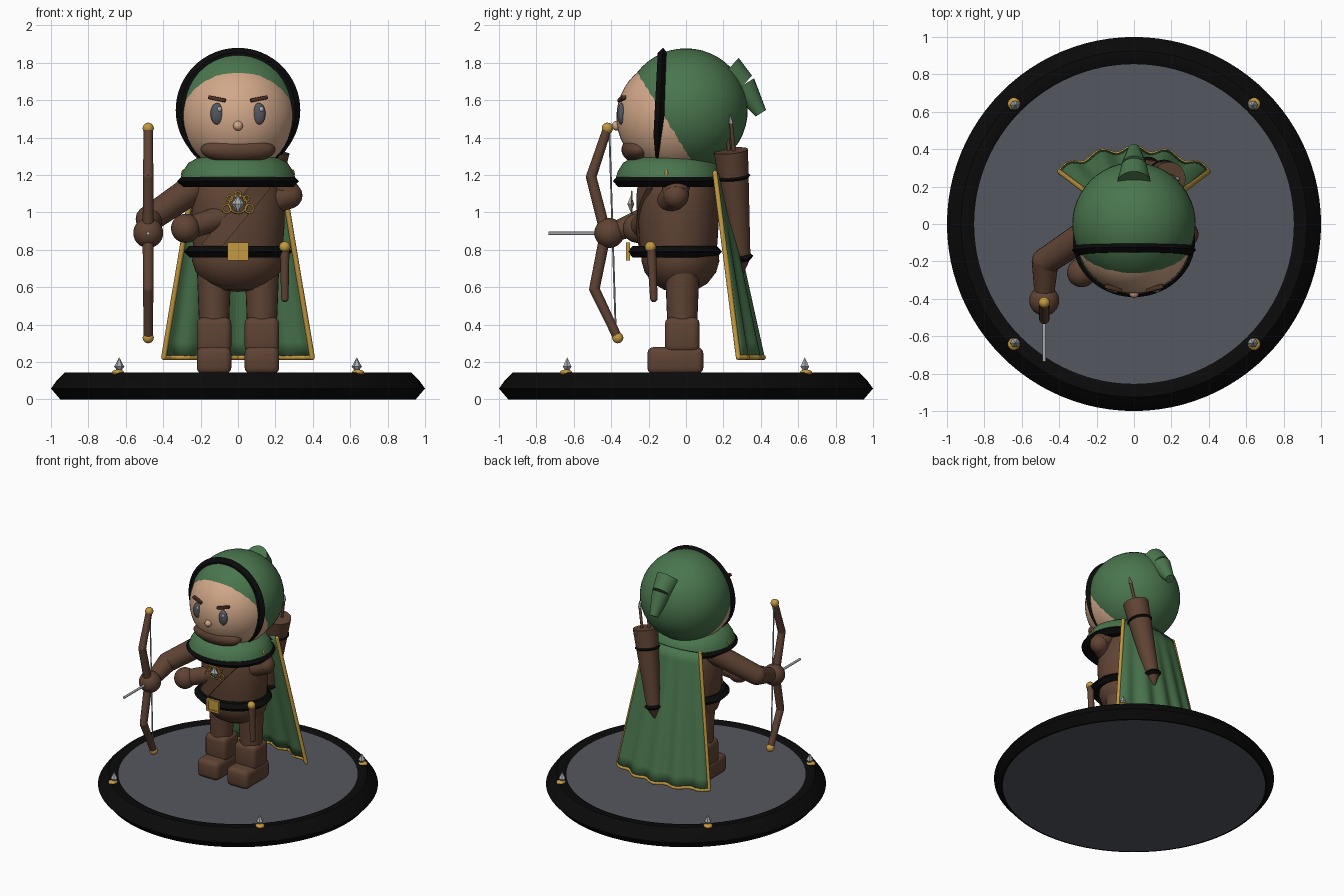
import bpy, bmesh, math
from mathutils import Vector, Matrix

if "Cube" in bpy.data.objects:
    bpy.data.objects.remove(bpy.data.objects["Cube"])


def material(name, rgb):
    m = bpy.data.materials.new(name)
    m.diffuse_color = (*rgb, 1)
    m.use_nodes = True
    m.node_tree.nodes["Principled BSDF"].inputs["Base Color"].default_value = m.diffuse_color
    return m


GREEN = material("forest_green", (0.068, 0.18, 0.075))
BROWN = material("leather_brown", (0.115, 0.056, 0.034))
DARK = material("hair_brown", (0.075, 0.032, 0.018))
SKIN = material("skin", (0.64, 0.39, 0.25))
BLACK = material("black_trim", (0.003, 0.003, 0.003))
GREY = material("slate_grey", (0.09, 0.095, 0.115))
GOLD = material("gold", (0.55, 0.32, 0.05))
SILVER = material("silver", (0.40, 0.42, 0.45))


def finish(name, bm, mat, angle=40):
    bmesh.ops.remove_doubles(bm, verts=bm.verts, dist=1e-5)
    bmesh.ops.recalc_face_normals(bm, faces=bm.faces)
    me = bpy.data.meshes.new(name)
    bm.to_mesh(me)
    bm.free()
    me.materials.append(mat)
    ob = bpy.data.objects.new(name, me)
    bpy.context.collection.objects.link(ob)
    bpy.ops.object.select_all(action='DESELECT')
    ob.select_set(True)
    bpy.context.view_layer.objects.active = ob
    if angle:
        bpy.ops.object.shade_smooth_by_angle(angle=math.radians(angle))
    return ob


def ball(name, loc, r, mat, seg=32):
    """Ellipsoid; r is one radius or three."""
    r = (r, r, r) if isinstance(r, (int, float)) else r
    bm = bmesh.new()
    bmesh.ops.create_uvsphere(bm, u_segments=seg, v_segments=seg // 2, radius=1,
                              matrix=Matrix.Translation(loc) @ Matrix.Diagonal((*r, 1)))
    return finish(name, bm, mat)


def lathe(name, profile, mat, loc=(0, 0, 0), ysc=1, rot=None, closed=False, seg=64, angle=35):
    """Turn (radius, height) points about the local z axis."""
    bm = bmesh.new()
    rings = [[bm.verts.new((r * math.cos(t), r * math.sin(t) * ysc, z))
              for t in (2 * math.pi * i / seg for i in range(seg))] for r, z in profile]
    n = len(rings)
    for k in range(n if closed else n - 1):
        a, b = rings[k], rings[(k + 1) % n]
        for i in range(seg):
            j = (i + 1) % seg
            bm.faces.new((a[i], a[j], b[j], b[i]))
    bmesh.ops.transform(bm, verts=bm.verts, matrix=Matrix.Translation(loc) @ (rot or Matrix()))
    return finish(name, bm, mat, angle)


def tube(name, pts, radii, mat, seg=16, joints=True):
    """Tapered rods through points, with round joints."""
    bm = bmesh.new()
    pts = [Vector(p) for p in pts]
    for (a, b), (ra, rb) in zip(zip(pts, pts[1:]), zip(radii, radii[1:])):
        m = Matrix.Translation((a + b) / 2) @ (b - a).to_track_quat('Z', 'Y').to_matrix().to_4x4()
        bmesh.ops.create_cone(bm, cap_ends=True, segments=seg, radius1=ra, radius2=rb,
                              depth=(b - a).length, matrix=m)
    if joints:
        for p, r in zip(pts, radii):
            bmesh.ops.create_uvsphere(bm, u_segments=seg, v_segments=8, radius=r,
                                      matrix=Matrix.Translation(p))
    return finish(name, bm, mat)


def box(name, loc, size, mat, bevel=0.0, rot=None):
    bm = bmesh.new()
    bmesh.ops.create_cube(bm, size=1, matrix=Matrix.Translation(loc) @ (rot or Matrix())
                          @ Matrix.Diagonal((*size, 1)))
    if bevel:
        bmesh.ops.bevel(bm, geom=bm.edges[:], offset=bevel, segments=3, profile=0.5, affect='EDGES')
    return finish(name, bm, mat)


def trim_ring(name, r_in, r_out, half, loc, ysc=1, rot=None):
    """Black band with a pointed outer edge."""
    mid = r_out - half
    prof = [(r_in, -half), (mid, -half), (r_out, 0), (mid, half), (r_in, half)]
    return lathe(name, prof, BLACK, loc, ysc, rot, True)


# Base
lathe("base_disc", [(0, 0), (0.937, 0), (0.937, 0.05), (0.86, 0.135), (0, 0.135)], GREY)
lathe("base_rim", [(0.937, 0), (0.95, 0), (1, 0.058), (0.97, 0.1), (0.925, 0.145), (0.87, 0.145),
                   (0.85, 0.132), (0.85, 0.05)], BLACK, closed=True, seg=96)
for sx in (-1, 1):
    for sy in (-1, 1):
        p = Vector((0.635 * sx, 0.635 * sy, 0))
        ball("base_stud", p * 1.01 + Vector((0, 0, 0.142)), (0.034, 0.034, 0.018), GOLD, 16)
        lathe("base_gem", [(0, 0.14), (0.027, 0.175), (0, 0.225)], SILVER, p, seg=6, angle=0)

# Legs and boots
for s in (-1, 1):
    x = 0.128 * s
    tube("leg", [(x, -0.02, 0.40), (x, -0.02, 0.70)], [0.08, 0.092], BROWN, 24, False)
    box("boot_shaft", (x, -0.02, 0.345), (0.185, 0.185, 0.19), BROWN, 0.035)
    box("boot_foot", (x, -0.057, 0.208), (0.185, 0.3, 0.145), BROWN, 0.035)

# Body
lathe("hips", [(0, 0.575), (0.1, 0.585), (0.17, 0.62), (0.225, 0.68), (0.245, 0.74), (0.24, 0.80),
               (0, 0.80)], BROWN, (0, -0.03, 0), 0.85)
lathe("torso", [(0, 0.77), (0.235, 0.77), (0.243, 0.85), (0.25, 0.95), (0.245, 1.06), (0.225, 1.14),
                (0.17, 1.2), (0, 1.24)], BROWN, (0, -0.04, 0), 0.86)
trim_ring("belt", 0.22, 0.29, 0.03, (0, -0.06, 0.79), 0.87)
for z in (0.75, 0.83):
    box("buckle_bar", (0, -0.31, z), (0.11, 0.02, 0.016), GOLD)
for x in (-0.047, 0.047):
    box("buckle_side", (x, -0.31, 0.79), (0.016, 0.02, 0.09), GOLD)
box("buckle_plate", (0, -0.308, 0.79), (0.1, 0.012, 0.07), GOLD)

# Diagonal chest strap, hugging the torso front
bm = bmesh.new()
rows = []
for i in range(13):
    t = i / 12
    cx, cz = -0.16 + 0.30 * t, 0.80 + 0.36 * t
    row = []
    for e in (-1, 1):
        x, z = cx - 0.035 * e, cz + 0.03 * e
        y = -0.04 - 0.86 * math.sqrt(max(0, 0.262 ** 2 - x * x))
        row += [(x, y, z), (x, y + 0.03, z)] if e < 0 else [(x, y + 0.03, z), (x, y, z)]
    rows.append([bm.verts.new(v) for v in row])
for a, b in zip(rows, rows[1:]):
    for k in range(4):
        bm.faces.new((a[k], a[(k + 1) % 4], b[(k + 1) % 4], b[k]))
bm.faces.new(rows[0])
bm.faces.new(rows[-1])
finish("chest_strap", bm, BROWN)

# Brooch
lathe("brooch_gem", [(0, -0.045), (0.036, 0), (0, 0.045)], SILVER, (0, -0.295, 1.045), 0.6, seg=6, angle=0)
for x, z, r in ((0, 1.045, 0.048), (-0.06, 1.02, 0.022), (0.06, 1.02, 0.022), (0, 1.095, 0.016),
                (-0.045, 1.075, 0.015), (0.045, 1.075, 0.015)):
    lathe("brooch_scroll", [(r + 0.006 * math.cos(k), 0.006 * math.sin(k))
                            for k in (math.tau * i / 6 for i in range(6))], GOLD, (x, -0.29, z),
          rot=Matrix.Rotation(math.pi / 2, 4, 'X'), closed=True, seg=20)

# Collar
lathe("cowl", [(0.29, 1.15), (0.305, 1.19), (0.295, 1.22), (0.265, 1.265), (0.2, 1.30), (0, 1.31)],
      GREEN, (0, -0.09, 0), 0.93)
trim_ring("collar_band", 0.24, 0.327, 0.032, (0, -0.09, 1.167), 0.92)
for s in (-1, 1):
    ball("collar_clasp", (0.292 * s, -0.105, 1.205), (0.012, 0.01, 0.025), GOLD, 12)

# Head and hood
ball("head", (0, -0.06, 1.51), 0.312, SKIN, 48)
ball("hood", (0, 0, 1.547), 0.33, GREEN, 48)
trim_ring("hood_band", 0.28, 0.333, 0.027, (0, -0.14, 1.547), 1, Matrix.Rotation(math.radians(87), 4, 'X'))
tube("hood_tip", [(0, 0.22, 1.76), (0, 0.305, 1.68), (0, 0.40, 1.53)], [0.09, 0.07, 0.033], GREEN, 20, False)

# Face
for s in (-1, 1):
    ball("eye", (0.112 * s, -0.345, 1.527), (0.035, 0.022, 0.058), GREY, 24)
    ball("eye_glint", (0.112 * s + 0.012, -0.362, 1.552), (0.011, 0.006, 0.014), SILVER, 12)
    box("eyebrow", (0.112 * s, -0.343, 1.607), (0.095, 0.025, 0.02), DARK, 0.004,
        Matrix.Rotation(-0.2 * s, 4, 'Y') @ Matrix.Rotation(0.25 * s, 4, 'Z'))
ball("nose", (0, -0.37, 1.463), 0.026, SKIN, 20)
ball("beard", (0, -0.255, 1.335), (0.2, 0.09, 0.072), BROWN)

# Arms
tube("bow_arm", [(-0.22, -0.03, 1.14), (-0.475, -0.2, 0.965), (-0.48, -0.40, 0.89)],
     [0.08, 0.072, 0.05], BROWN, 24)
ball("bow_hand", (-0.48, -0.41, 0.89), 0.08, BROWN)
tube("draw_arm", [(0.21, -0.055, 1.16), (0.275, -0.055, 1.09), (-0.27, -0.25, 0.915)],
     [0.075, 0.07, 0.06], BROWN, 24)
ball("draw_hand", (-0.28, -0.26, 0.915), 0.078, BROWN)

# Bow and nocked arrow
limb = [(-0.48, -0.42, 1.45), (-0.48, -0.507, 1.19), (-0.48, -0.43, 0.89), (-0.48, -0.49, 0.59), (-0.48, -0.365, 0.33)]
tube("bow", limb, [0.024, 0.028, 0.03, 0.028, 0.024], BROWN)
for p in (limb[0], limb[-1]):
    ball("bow_tip", p, 0.03, GOLD, 20)
tube("bow_string", [(-0.48, -0.41, 1.44), (-0.48, -0.375, 0.34)], [0.005, 0.005], SILVER, 8, False)
tube("nocked_arrow", [(-0.48, -0.735, 0.888), (-0.48, -0.40, 0.888)], [0.009, 0.009], SILVER, 12, False)

# Belt knife
tube("knife_sheath", [(0.25, -0.172, 0.54), (0.25, -0.185, 0.80)], [0.02, 0.025], BROWN)
ball("knife_pommel", (0.25, -0.19, 0.815), 0.03, GOLD, 20)

# Quiver
top, low = Vector((0.185, 0.24, 1.33)), Vector((0.075, 0.295, 0.75))
tube("quiver", [top, low, low + (low - top) * 0.13], [0.092, 0.05, 0.006], BROWN, 32, False)
tilt = (top - low).to_track_quat('Z', 'Y').to_matrix().to_4x4()
trim_ring("quiver_band_low", 0.03, 0.066, 0.022, low + (top - low) * 0.02, 1, tilt)
trim_ring("quiver_band_high", 0.05, 0.091, 0.014, low + (top - low) * 0.76, 1, tilt)
for dx, dy, h in ((0.02, 0.015, 0.2), (-0.025, -0.01, 0.12)):
    a = top + Vector((dx, dy, 0))
    b = a + (top - low).normalized() * (h - 0.05)
    tube("spare_arrow", [a, b], [0.01, 0.01], BROWN, 10, False)
    tube("spare_arrowhead", [b, b + (top - low).normalized() * 0.05], [0.014, 0.001], SILVER, 6, False)


# Cape with wavy folds
def cape_point(u, t):
    fold = 0.018 * t * math.cos(u * 4.5 * math.pi)
    return Vector((u * (0.232 + 0.165 * t), 0.155 + 0.125 * t + (1 - u * u) * (0.04 + 0.075 * t) + fold,
                   1.21 - 0.985 * t))


bm = bmesh.new()
N, M = 40, 12
grid = [[bm.verts.new(cape_point(-1 + 2 * i / N, j / M)) for i in range(N + 1)] for j in range(M + 1)]
for j in range(M):
    for i in range(N):
        bm.faces.new((grid[j][i], grid[j][i + 1], grid[j + 1][i + 1], grid[j + 1][i]))
cape = finish("cape", bm, GREEN)
solid = cape.modifiers.new("thickness", 'SOLIDIFY')
solid.thickness = 0.016
solid.offset = 0
edge = ([cape_point(-1, j / 8) for j in range(9)] + [cape_point(-1 + i / 12, 1) for i in range(1, 25)]
        + [cape_point(1, 1 - j / 8) for j in range(1, 9)])
tube("cape_trim", edge, [0.014] * len(edge), GOLD, 10)
